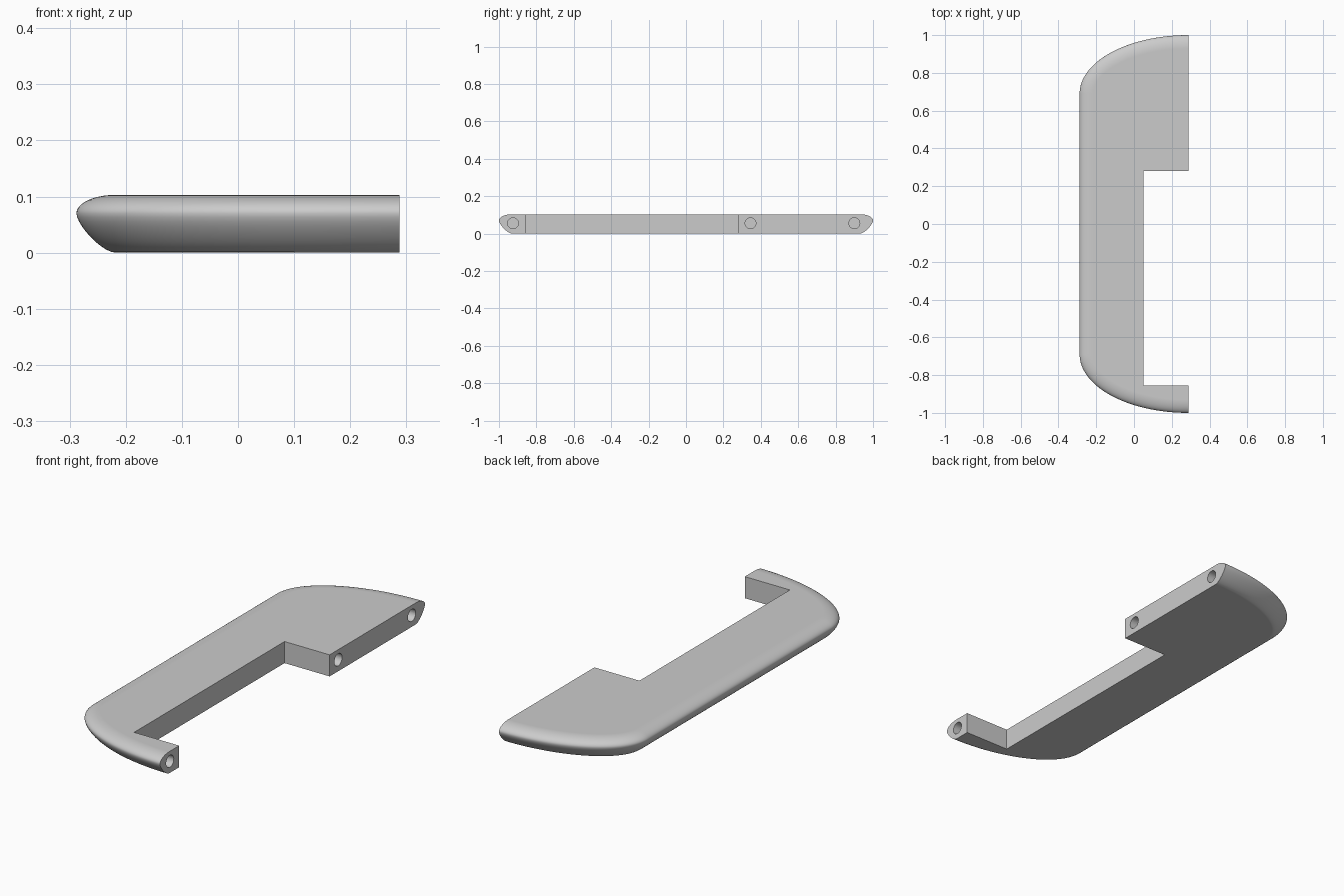
import bpy, bmesh
from math import sin, cos, pi, radians, hypot

cube = bpy.data.objects.get("Cube")
if cube:
    bpy.data.objects.remove(cube, do_unlink=True)

HALF_X, HEIGHT, WIDEST = 0.288, 0.103, 0.07   # half width, thickness, height of widest level
RX, RY = 2 * HALF_X, 0.31                     # corner ellipse radii
NOTCH_X, NOTCH_LOW, NOTCH_HIGH = 0.05, -0.855, 0.28
STEPS, ROUND = 40, 10

grey = bpy.data.materials.new("plain_grey")
grey.use_nodes = True
grey.diffuse_color = (0.6, 0.6, 0.6, 1)
grey.node_tree.nodes["Principled BSDF"].inputs["Base Color"].default_value = (0.6, 0.6, 0.6, 1)


def edge_profile():
    """(inset, height) pairs of the rounded rim, bottom to top."""
    points = []
    for i in range(ROUND + 1):
        t = i / ROUND
        s = 1 - t
        points.append((0.07 * s**3 + 0.135 * s * s * t,
                       0.15 * s * t * t + WIDEST * t**3))
    for i in range(1, ROUND + 1):
        a = pi / 2 * i / ROUND
        points.append((0.07 * (1 - cos(a)), WIDEST + (HEIGHT - WIDEST) * sin(a)))
    return points


def outline(inset):
    """Rounded outer edge moved inward, then the square notch."""
    corner = []
    for i in range(STEPS + 1):
        a = pi / 2 * i / STEPS
        nx, ny = cos(a) / RX, sin(a) / RY
        n = hypot(nx, ny)
        corner.append((HALF_X - RX * cos(a) + inset * nx / n,
                       1 - RY + RY * sin(a) - inset * ny / n))
    rear = corner[::-1]
    front = [(x, -y) for x, y in corner]
    notch = [(HALF_X, NOTCH_LOW), (NOTCH_X, NOTCH_LOW),
             (NOTCH_X, NOTCH_HIGH), (HALF_X, NOTCH_HIGH)]
    return rear + front + notch


# Armrest body: stacked outlines, closed at the top and bottom
bm = bmesh.new()
rings = [[bm.verts.new((x, y, z)) for x, y in outline(d)] for d, z in edge_profile()]
for low, high in zip(rings, rings[1:]):
    for i in range(len(low)):
        j = (i + 1) % len(low)
        bm.faces.new((low[i], low[j], high[j], high[i]))
bm.faces.new(rings[0])
bm.faces.new(rings[-1])
bmesh.ops.recalc_face_normals(bm, faces=bm.faces)
mesh = bpy.data.meshes.new("handle_body")
bm.to_mesh(mesh)
bm.free()
mesh.materials.append(grey)
body = bpy.data.objects.new("handle_body", mesh)
bpy.context.collection.objects.link(body)

# Blind screw holes in the mounting faces
for y in (-0.925, 0.345, 0.9):
    bpy.ops.mesh.primitive_cylinder_add(vertices=32, radius=0.029, depth=0.2,
                                        location=(HALF_X, y, 0.055), rotation=(0, pi / 2, 0))
    cutter = bpy.context.object
    cutter.name = "hole_cutter"
    cutter.hide_render = True
    cutter.data.materials.append(grey)
    cut = body.modifiers.new("screw_hole", 'BOOLEAN')
    cut.operation, cut.solver, cut.object = 'DIFFERENCE', 'EXACT', cutter
    bpy.context.view_layer.objects.active = body
    bpy.ops.object.modifier_apply(modifier=cut.name)
    bpy.data.objects.remove(cutter, do_unlink=True)

# Smooth rim, crisp edges, flat large faces
bpy.ops.object.select_all(action='DESELECT')
body.select_set(True)
bpy.context.view_layer.objects.active = body
bpy.ops.object.shade_smooth_by_angle(angle=radians(30))
weighted = body.modifiers.new("flat_faces", 'WEIGHTED_NORMAL')
weighted.keep_sharp = True
